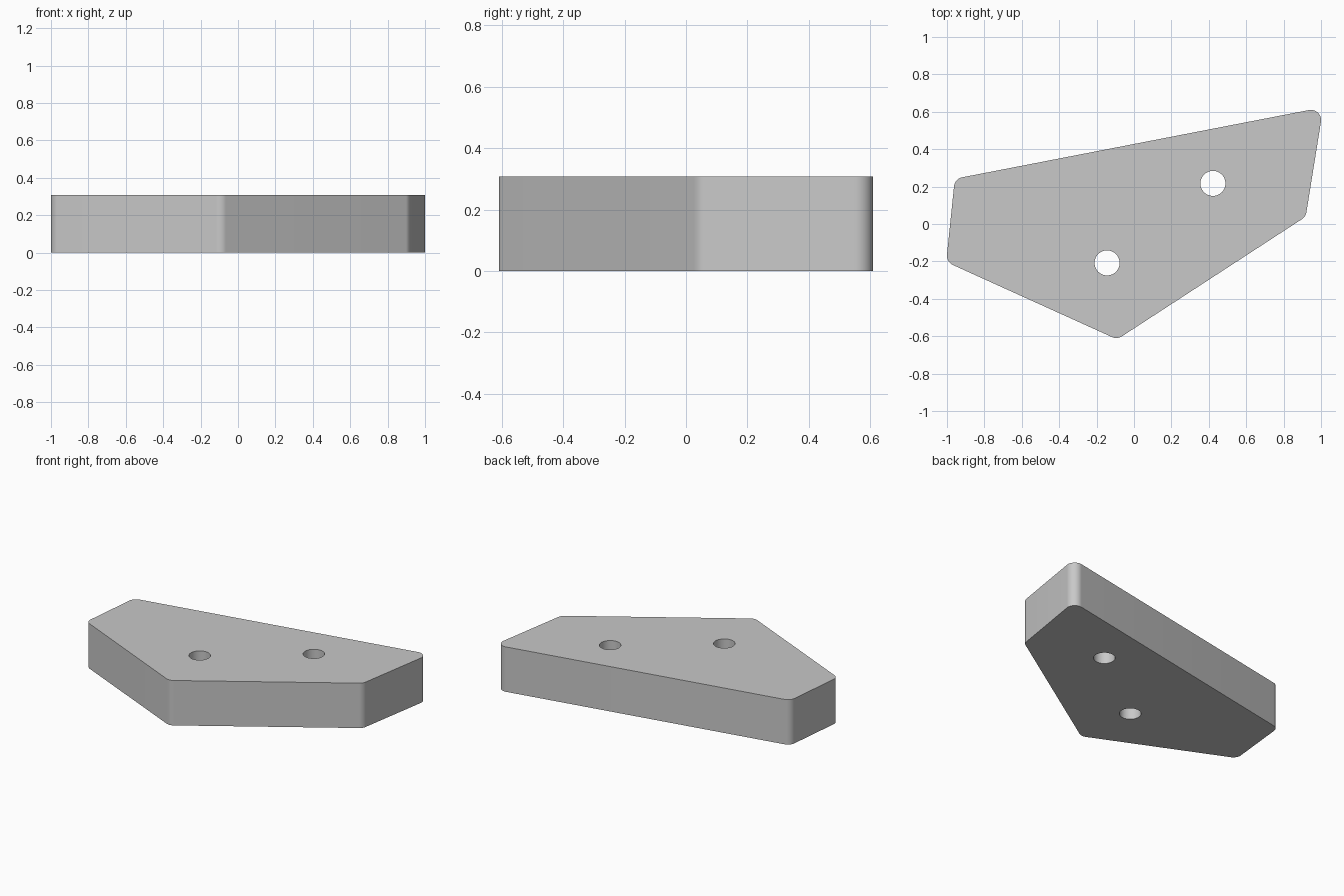
import bpy
import bmesh
from math import cos, sin, pi, tau
from mathutils import Vector

if "Cube" in bpy.data.objects:
    bpy.data.objects.remove(bpy.data.objects["Cube"], do_unlink=True)

THICKNESS = 0.307
CORNER_RADIUS = 0.055
HOLE_RADIUS = 0.067
CORNERS = [(1.012, 0.624), (-0.958, 0.242), (-1.004, -0.203),
           (-0.09, -0.617), (0.918, 0.039)]
HOLES = [(0.422, 0.217), (-0.144, -0.208)]


def rounded_outline(corners, radius, steps=14):
    """Replace every sharp corner with a tangent arc (counter-clockwise)."""
    points = []
    for i, corner in enumerate(corners):
        c = Vector(corner)
        a = (Vector(corners[i - 1]) - c).normalized()
        b = (Vector(corners[(i + 1) % len(corners)]) - c).normalized()
        half = a.angle(b) / 2
        centre = c + (a + b).normalized() * radius / sin(half)
        inward = (c - centre).normalized()
        side = Vector((-inward.y, inward.x))
        sweep = pi / 2 - half
        for s in range(steps + 1):
            t = sweep * (2 * s / steps - 1)
            points.append(centre + radius * (inward * cos(t) + side * sin(t)))
    return points


def circle(centre, radius, steps=48):
    return [Vector(centre) + radius * Vector((cos(tau * s / steps), sin(tau * s / steps)))
            for s in range(steps)]


# Plate: outer wall, hole walls, then the two pierced caps
bm = bmesh.new()
cap_edges = ([], [])
for loop in [rounded_outline(CORNERS, CORNER_RADIUS)] + [circle(h, HOLE_RADIUS) for h in HOLES]:
    rings = [[bm.verts.new((p.x, p.y, z)) for p in loop] for z in (0, THICKNESS)]
    for i in range(len(loop)):
        low, high = rings
        bm.faces.new((low[i - 1], low[i], high[i], high[i - 1]))
        for edges, ring in zip(cap_edges, rings):
            edges.append(bm.edges.get((ring[i - 1], ring[i])))
for edges in cap_edges:
    bmesh.ops.triangle_fill(bm, edges=edges, use_beauty=True)
bmesh.ops.recalc_face_normals(bm, faces=bm.faces)

mesh = bpy.data.meshes.new("mounting_plate")
bm.to_mesh(mesh)
bm.free()
plate = bpy.data.objects.new("mounting_plate", mesh)
bpy.context.collection.objects.link(plate)

# Plain grey material
grey = bpy.data.materials.new("light_grey")
grey.use_nodes = True
colour = (0.58, 0.58, 0.58, 1)
grey.diffuse_color = colour
grey.node_tree.nodes["Principled BSDF"].inputs["Base Color"].default_value = colour
mesh.materials.append(grey)

# Smooth rounded walls, crisp rims
bpy.ops.object.select_all(action="DESELECT")
plate.select_set(True)
bpy.context.view_layer.objects.active = plate
bpy.ops.object.shade_smooth_by_angle(angle=pi / 6)
